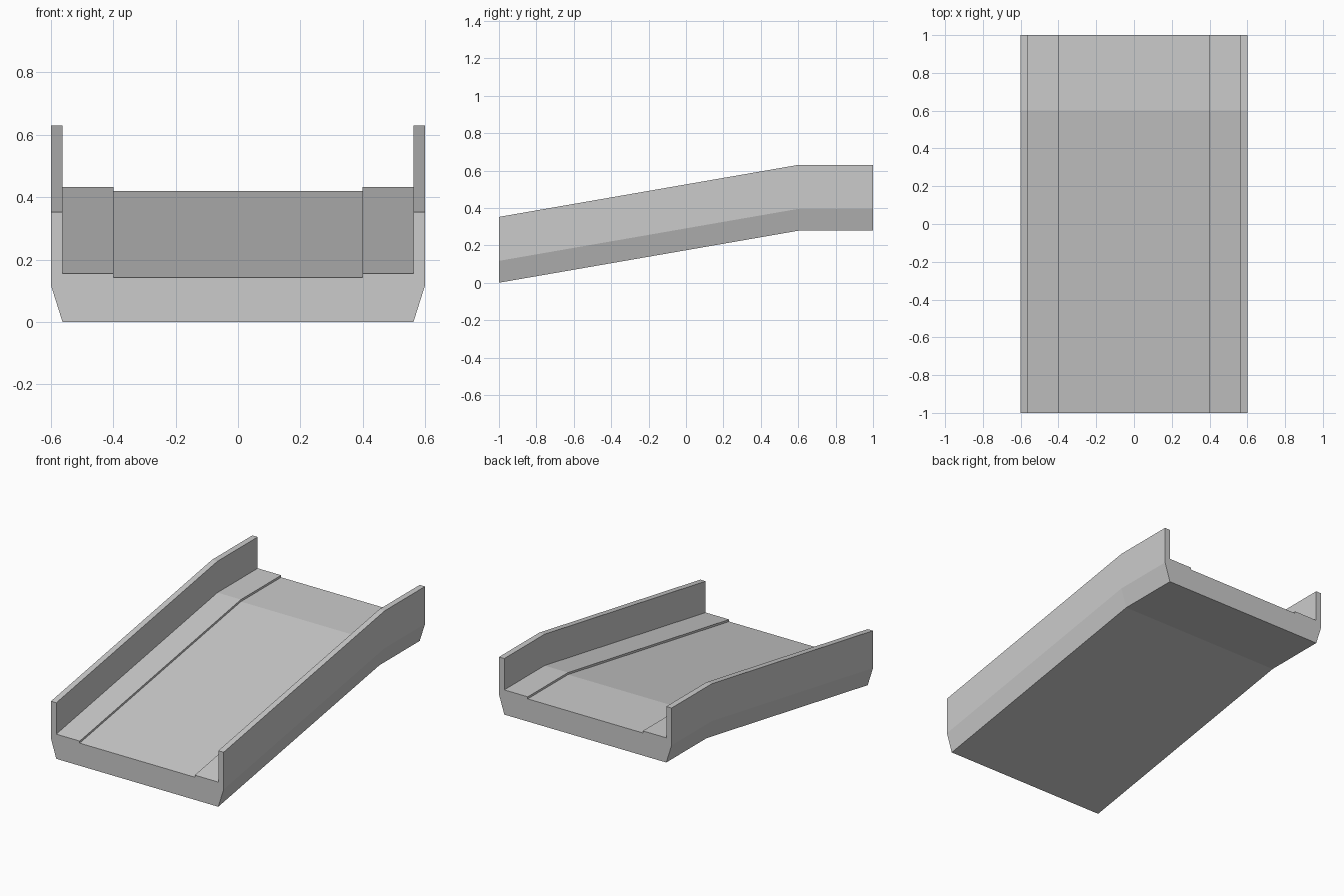
import bpy
import bmesh

if "Cube" in bpy.data.objects:
    bpy.data.objects.remove(bpy.data.objects["Cube"])

# Right half of the cross-section (x, z), from the road centre side to the underside
half = [(0.4, 0.142), (0.4, 0.155), (0.563, 0.155), (0.563, 0.352),
        (0.6, 0.352), (0.6, 0.117), (0.563, 0.0)]
profile = half + [(-x, z) for x, z in reversed(half)]

# Stations along the ramp (y, rise): sloped run, then a level landing
stations = [(-1.0, 0.0), (0.6, 0.278), (1.0, 0.278)]

# Ramp body: sweep the section through the stations, keeping it upright
bm = bmesh.new()
rings = [[bm.verts.new((x, y, z + rise)) for x, z in profile]
         for y, rise in stations]
n = len(profile)
for a, b in zip(rings, rings[1:]):
    for i in range(n):
        j = (i + 1) % n
        bm.faces.new((a[i], a[j], b[j], b[i]))

# End caps
bm.faces.new(rings[0])
bm.faces.new(rings[-1])
bmesh.ops.recalc_face_normals(bm, faces=bm.faces)

mesh = bpy.data.meshes.new("road_ramp")
bm.to_mesh(mesh)
bm.free()
ramp = bpy.data.objects.new("road_ramp", mesh)
bpy.context.collection.objects.link(ramp)
